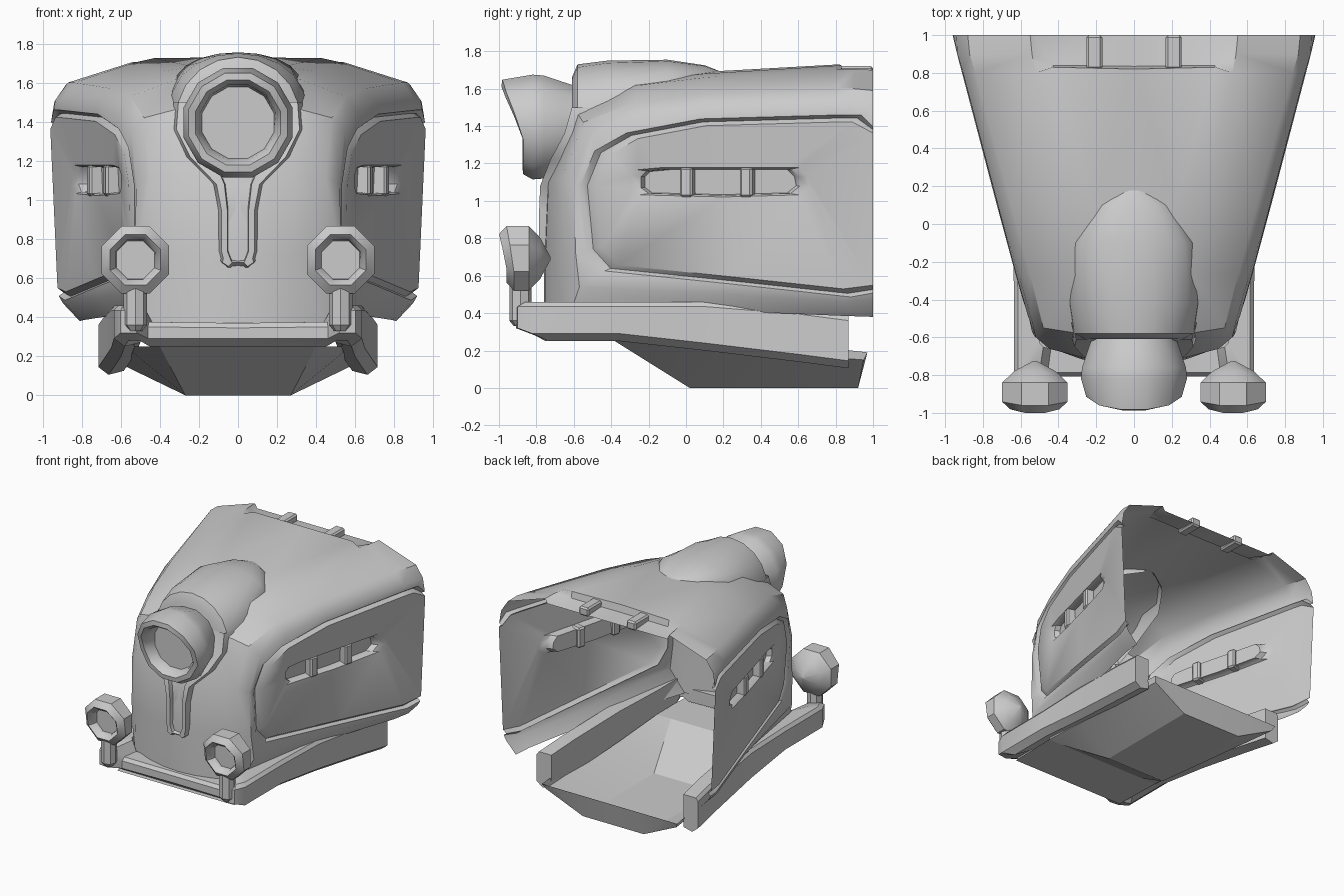
import bpy, bmesh
from math import sin, cos, pi, radians
from mathutils import Vector

if "Cube" in bpy.data.objects:
    bpy.data.objects.remove(bpy.data.objects["Cube"])


def finish(name, bm, mirror=False, angle=35):
    bmesh.ops.remove_doubles(bm, verts=bm.verts, dist=0.0005)
    bmesh.ops.recalc_face_normals(bm, faces=bm.faces)
    mid = sum((v.co for v in bm.verts), Vector()) / len(bm.verts)
    if mirror:
        mid.x *= 0.3
    if sum((f.calc_center_median() - mid).dot(f.normal) * f.calc_area() for f in bm.faces) < 0:
        bmesh.ops.reverse_faces(bm, faces=bm.faces)
    me = bpy.data.meshes.new(name)
    bm.to_mesh(me)
    bm.free()
    ob = bpy.data.objects.new(name, me)
    bpy.context.collection.objects.link(ob)
    if mirror:
        m = ob.modifiers.new("mirror", 'MIRROR')
        m.merge_threshold = 0.001
    bpy.ops.object.select_all(action='DESELECT')
    ob.select_set(True)
    bpy.context.view_layer.objects.active = ob
    bpy.ops.object.shade_smooth_by_angle(angle=radians(angle))
    return ob


def verts(bm, pts):
    return [bm.verts.new(p) for p in pts]


def strip(bm, a, b, closed=False):
    n = min(len(a), len(b))
    for i in range(n if closed else n - 1):
        j = (i + 1) % n
        bm.faces.new((a[i], a[j], b[j], b[i]))


def loft(name, rows, closed=False, cap_start=False, cap_end=False, mirror=False, angle=35):
    bm = bmesh.new()
    vs = [verts(bm, r) for r in rows]
    for a, b in zip(vs, vs[1:]):
        strip(bm, a, b, closed)
    if cap_start:
        bm.faces.new(vs[0])
    if cap_end:
        bm.faces.new(vs[-1])
    return finish(name, bm, mirror, angle)


# Half shell: open loops from the centre line out to the side panel
centre = [(0, 1, 1.665), (0, .835, 1.675), (0, .82, 1.73), (0, .1, 1.69), (0, -.27, 1.65),
          (0, -.6, 1.5), (0, -.745, 1.1), (0, -.76, .72), (0, -.76, .34)]
notch = [(.53, 1, 1.665), (.43, .84, 1.675), (.43, .83, 1.725), (.22, .1, 1.68), (.18, -.27, 1.64),
         (.15, -.595, 1.49), (.14, -.735, 1.1), (.14, -.75, .72), (.14, -.75, .34)]
roof = [(.55, 1, 1.70), (.54, .9, 1.705), (.52, .8, 1.705), (.38, .1, 1.66), (.32, -.27, 1.615),
        (.29, -.58, 1.47), (.28, -.705, 1.12), (.28, -.715, .72), (.28, -.715, .34)]
shoulder = [(.88, 1, 1.59), (.87, .9, 1.60), (.84, .8, 1.60), (.65, .1, 1.57), (.55, -.27, 1.53),
            (.48, -.55, 1.42), (.45, -.66, 1.12), (.46, -.65, .72), (.46, -.64, .34)]
frame = [(.94, 1, 1.50), (.935, .9, 1.51), (.905, .8, 1.51), (.72, .1, 1.49), (.61, -.27, 1.44),
         (.545, -.5, 1.35), (.52, -.6, 1.08), (.53, -.59, .72), (.54, -.57, .54),
         (.70, .25, .50), (.87, .85, .46), (.895, 1, .47)]
hem = [(.46, -.64, .34), (.63, .25, .41), (.79, .85, .385), (.81, 1, .38)]
panel = [(1, 1.37), (.9, 1.43), (.8, 1.43), (.1, 1.41), (-.27, 1.34), (-.43, 1.25), (-.5, 1.08),
         (-.47, .75), (-.38, .65), (.25, .585), (.85, .52), (1, .54)]
slot = [(.60, 1.13), (.56, 1.17), (.5, 1.17), (.2, 1.17), (-.1, 1.17), (-.21, 1.16), (-.24, 1.13),
        (-.24, 1.07), (-.2, 1.04), (.2, 1.03), (.56, 1.04), (.61, 1.08)]


def side_x(y, z):
    return .70 + .262 * y - .045 * (1.4 - z)


def side_loop(pts, scale, dx, c=(.4, 1.0)):
    out = []
    for y, z in pts:
        yy = 1 if y == 1 else min(.99, c[0] + (y - c[0]) * scale)
        zz = c[1] + (z - c[1]) * scale
        out.append((side_x(yy, zz) + dx, yy, zz))
    return out


bm = bmesh.new()
loops = [centre, notch, roof, shoulder, frame, side_loop(panel, 1.07, -.005),
         side_loop(panel, 1.03, -.03), side_loop(panel, .98, 0)]
L = [verts(bm, p) for p in loops]
for a, b in zip(L, L[1:]):
    strip(bm, a, b)
S = [L[-1]] + [verts(bm, side_loop(slot, s, d, (.19, 1.105)))
               for s, d in ((1.12, -.012), (1, -.03), (.95, -.07))]
for a, b in zip(S, S[1:]):
    strip(bm, a, b, True)
bm.faces.new(S[-1])
strip(bm, L[4][8:], verts(bm, hem))
finish("body_shell", bm, True)


# Bars across the side slots and the roof notch
def bar(name, loc, size, turn=0):
    bm = bmesh.new()
    bmesh.ops.create_cube(bm, size=1)
    for v in bm.verts:
        v.co = Vector((v.co.x * size[0], v.co.y * size[1], v.co.z * size[2]))
    bmesh.ops.bevel(bm, geom=bm.edges[:], offset=.012, segments=1, affect='EDGES')
    ob = finish(name, bm)
    ob.location, ob.rotation_euler.z = loc, turn
    return ob


for s in (-1, 1):
    for y in (.01, .33):
        bar("slot_bar", (s * (side_x(y, 1.1) - .05), y, 1.1), (.09, .07, .16), -s * .26)
    bar("roof_bar", (s * .21, .91, 1.685), (.085, .18, .07))

# Rounded housing on the roof behind the main lamp
rows = []
for y, w, top, base in ((-.61, .27, 1.66, 1.32), (-.58, .33, 1.73, 1.32), (-.42, .355, 1.75, 1.42),
                        (-.1, .33, 1.755, 1.56), (.1, .2, 1.725, 1.62), (.19, .05, 1.69, 1.66)):
    rows.append([(w * cos(pi * k / 10), y, base + (top - base) * sin(pi * k / 10) ** .8)
                 for k in range(11)])
loft("lamp_housing", rows, cap_start=True, angle=45)

# Tapered nose trim with a sunken groove
rows = []
for z, wo, wi, yf, yb in ((1.5, .33, .2, -.61, -.52), (1.36, .34, .2, -.65, -.57),
                          (1.22, .27, .13, -.725, -.65), (1.08, .135, .07, -.78, -.71),
                          (.95, .11, .055, -.785, -.72), (.74, .11, .055, -.785, -.72),
                          (.70, .10, .04, -.785, -.72)):
    rows.append([(wo, yb, z), (wo - .025, yf, z), (wi, yf, z), (wi - .005, yf + .035, z), (0, yf + .035, z)])
rows.append([(.09, -.72, .68), (.08, -.785, .68), (.035, -.785, .685), (.03, -.76, .69), (0, -.75, .69)])
rows.append([(.06, -.72, .65), (.05, -.785, .66), (.03, -.785, .68), (.02, -.785, .68), (0, -.785, .68)])
rows.append([(.06, -.72, .65), (.05, -.74, .65), (.03, -.74, .65), (.02, -.74, .65), (0, -.74, .65)])
loft("nose_trim", rows, mirror=True)


# Lamps: turned about the y axis, upper rim pulled forward as a visor
def lamp(name, x, z, n, profile, visor, rim):
    rows = []
    for r, y in profile:
        row = []
        for k in range(n):
            a = 2 * pi * (k + .5) / n
            pull = visor * max(0, sin(a)) ** .7 if rim[0] <= r <= rim[1] and y < rim[2] else 0
            row.append((x + r * cos(a), y - pull, z + r * sin(a)))
        rows.append(row)
    return loft(name, rows, closed=True, cap_start=True, cap_end=True, angle=40)


lamp("main_lamp", 0, 1.395, 12,
     [(.19, -.79), (.2, -.84), (.225, -.875), (.262, -.87), (.29, -.82), (.285, -.76),
      (.25, -.66), (.22, -.57)], .115, (.195, .265, -.83))
for s in (-1, 1):
    x = s * .525
    lamp("side_lamp", x, .693, 8,
         [(.105, -.90), (.11, -.93), (.14, -.96), (.187, -.92), (.187, -.84), (.12, -.78), (.01, -.725)],
         .042, (.108, .19, -.9))
    loft("lamp_post", [[(x + r * cos(a * pi / 4), -.885 + r * sin(a * pi / 4), z) for a in range(8)]
                       for r, z in ((.035, .33), (.06, .36), (.06, .56))],
         closed=True, cap_start=True, cap_end=True)

# Front bumper running back into the side boards
rows = []
for (ix, iy), (ox, oy), zt, zb in (
        ((0, -.68), (0, -.80), .37, .25), ((.44, -.66), (.46, -.81), .375, .25),
        ((.48, -.65), (.52, -.91), .45, .28), ((.50, -.63), (.60, -.90), .46, .28),
        ((.50, -.6), (.635, -.82), .46, .25), ((.50, -.35), (.635, -.35), .46, .25),
        ((.52, .1), (.65, .1), .46, .20), ((.56, .6), (.69, .6), .42, .14), ((.585, .87), (.715, .87), .385, .105)):
    def mix(t, z):
        return (ix + (ox - ix) * t, iy + (oy - iy) * t, z)
    rows.append([mix(0, zt), mix(.85, zt), mix(1, zt - .025), mix(1, zb + .04), mix(.6, zb), mix(0, zb + .02)])
loft("bumper_and_side_board", rows, closed=True, cap_end=True, mirror=True)

# Open hull tray underneath
rows = [[(0, -.38, .25), (.40, -.38, .25), (.53, -.38, .25), (.53, -.38, .28)],
        [(0, .02, 0), (.27, .02, 0), (.54, .02, .22), (.54, .02, .30)],
        [(0, .92, 0), (.27, .92, 0), (.58, .95, .15), (.60, .97, .19)],
        [(0, .97, .19), (.27, .97, .19), (.5, .97, .19), (.60, .97, .19)]]
loft("hull_tray", rows, mirror=True, angle=25)
loft("tray_front_floor", [[(-.52, -.79, .25), (.52, -.79, .25)], [(-.53, -.38, .25), (.53, -.38, .25)]])
